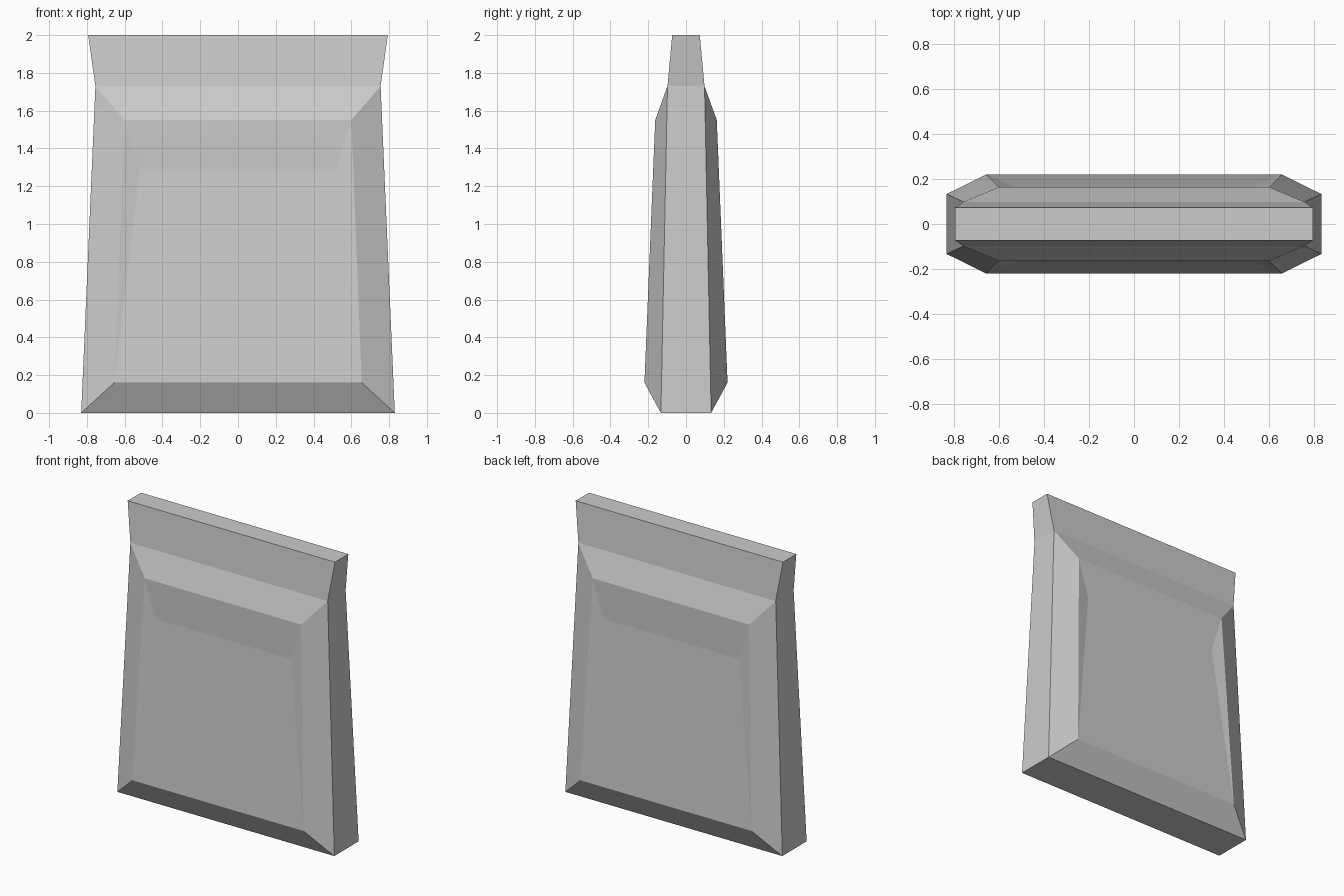
import bpy
import bmesh

if "Cube" in bpy.data.objects:
    bpy.data.objects.remove(bpy.data.objects["Cube"])

bm = bmesh.new()


def corner_pair(x, y, z):
    """Left and right vertices at one height."""
    return [bm.verts.new((-x, y, z)), bm.verts.new((x, y, z))]


def face(*verts):
    bm.faces.new(verts)


borders = []
for s in (-1, 1):
    # Outer border: base, neck, top edge
    base = corner_pair(0.83, s * 0.133, 0.0)
    neck = corner_pair(0.755, s * 0.098, 1.73)
    top = corner_pair(0.793, s * 0.073, 2.0)
    # Raised rim and the shallow recess inside it
    low = corner_pair(0.655, s * 0.22, 0.16)
    high = corner_pair(0.60, s * 0.163, 1.55)
    bend = corner_pair(0.52, s * 0.162, 1.46)
    inner = corner_pair(0.52, s * 0.159, 1.29)

    # Full-width bands, from bottom to top
    for a, b in ((base, low), (low, inner), (inner, bend),
                 (bend, high), (high, neck), (neck, top)):
        face(a[0], a[1], b[1], b[0])
    # Left and right bevels and recess sides
    for i in (0, 1):
        face(base[i], low[i], high[i], neck[i])
        face(low[i], inner[i], high[i])
        face(inner[i], bend[i], high[i])
    borders.append((base, neck, top))

# Narrow sides, bottom and top caps joining front to back
front, back = borders
for i in (0, 1):
    for k in (0, 1):
        face(front[k][i], back[k][i], back[k + 1][i], front[k + 1][i])
for k in (0, 2):
    face(front[k][0], front[k][1], back[k][1], back[k][0])

bmesh.ops.recalc_face_normals(bm, faces=bm.faces[:])
mesh = bpy.data.meshes.new("sealed_pouch")
bm.to_mesh(mesh)
bm.free()
pouch = bpy.data.objects.new("sealed_pouch", mesh)
bpy.context.collection.objects.link(pouch)
